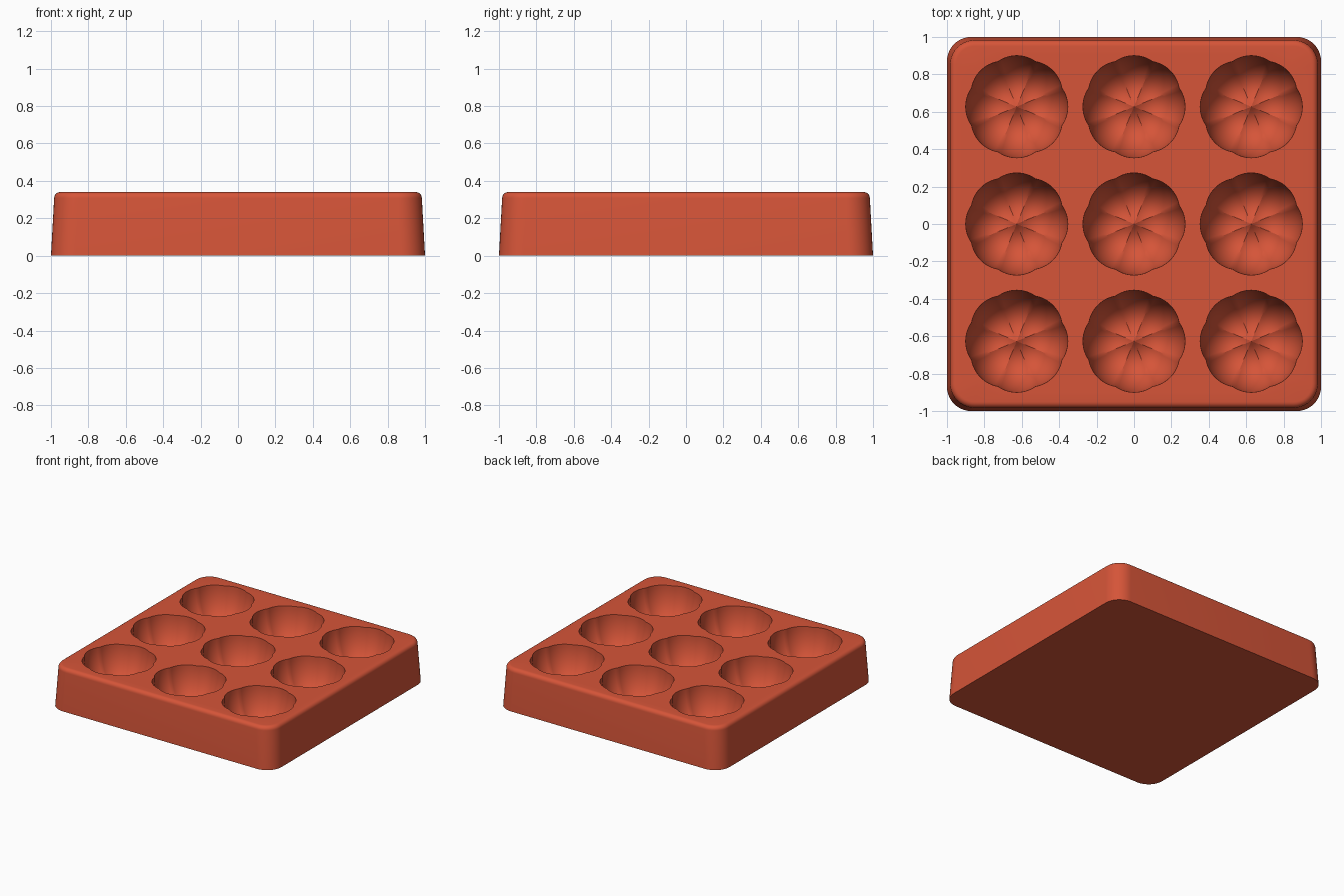
import bpy, bmesh
from math import sin, cos, pi, sqrt, radians

cube = bpy.data.objects.get("Cube")
if cube:
    bpy.data.objects.remove(cube)

HEIGHT = 0.34
LOBES, STEPS, RINGS = 8, 12, 20        # lobes per cavity, segments per lobe, rings
OFFSET, LOBE_R, DEPTH = 0.10, 0.173, 0.27
PITCH = 0.627

bm = bmesh.new()


def rounded_square(half, radius, z, steps=10):
    """Ring of vertices around a square with round corners."""
    ring = []
    for corner in range(4):
        a0 = corner * pi / 2
        sx, sy = ((1, 1), (-1, 1), (-1, -1), (1, -1))[corner]
        for i in range(steps + 1):
            a = a0 + pi / 2 * i / steps
            ring.append(bm.verts.new((sx * (half - radius) + radius * cos(a),
                                      sy * (half - radius) + radius * sin(a), z)))
    return ring


def bridge(a, b):
    n = len(a)
    for i in range(n):
        bm.faces.new((a[i], a[(i + 1) % n], b[(i + 1) % n], b[i]))


def loop_edges(ring):
    return [bm.edges.get((ring[i], ring[i - 1])) for i in range(len(ring))]


def cavity(cx, cy):
    """Fluted bowl made of overlapping round lobes; returns its rim."""
    rings = []
    count = LOBES * STEPS
    for k in range(RINGS):
        t = pi / 2 * (1 - k / RINGS)
        ring = []
        for i in range(count):
            theta = 2 * pi * i / count
            alpha = (i % STEPS) / STEPS * 2 * pi / LOBES
            alpha = min(alpha, 2 * pi / LOBES - alpha)
            rim = OFFSET * cos(alpha) + sqrt(LOBE_R ** 2 - (OFFSET * sin(alpha)) ** 2)
            r = rim * sin(t)
            d2 = (r * cos(alpha) - OFFSET) ** 2 + (r * sin(alpha)) ** 2
            z = HEIGHT - DEPTH * sqrt(max(0, 1 - d2 / LOBE_R ** 2))
            ring.append(bm.verts.new((cx + r * cos(theta), cy + r * sin(theta), z)))
        if rings:
            bridge(rings[-1], ring)
        rings.append(ring)
    z0 = HEIGHT - DEPTH * sqrt(1 - (OFFSET / LOBE_R) ** 2)
    tip = bm.verts.new((cx, cy, z0))
    for i in range(count):
        bm.faces.new((rings[-1][i - 1], rings[-1][i], tip))
    return rings[0]


# Drafted outer walls and rounded upper edge
walls = [rounded_square(1.0, 0.13, 0)]
bm.faces.new(walls[0])
ROUND = 0.032
for i in range(7):
    a = pi / 2 * i / 6
    inset = ROUND * (1 - cos(a))
    walls.append(rounded_square(0.983 - inset, 0.13 - inset,
                                HEIGHT - ROUND + ROUND * sin(a)))
for lower, upper in zip(walls, walls[1:]):
    bridge(lower, upper)

# Nine cavities, then the flat top between them
border = loop_edges(walls[-1])
for ix in (-1, 0, 1):
    for iy in (-1, 0, 1):
        border += loop_edges(cavity(ix * PITCH, iy * PITCH))
bmesh.ops.triangle_fill(bm, edges=border, use_beauty=True, normal=(0, 0, 1))
bmesh.ops.recalc_face_normals(bm, faces=bm.faces)

mesh = bpy.data.meshes.new("mold_tray")
bm.to_mesh(mesh)
bm.free()
tray = bpy.data.objects.new("mold_tray", mesh)
bpy.context.collection.objects.link(tray)

# Red silicone
color = (0.67, 0.09, 0.04, 1)
mat = bpy.data.materials.new("red_silicone")
mat.use_nodes = True
mat.diffuse_color = color
mat.node_tree.nodes["Principled BSDF"].inputs["Base Color"].default_value = color
mesh.materials.append(mat)

bpy.ops.object.select_all(action="DESELECT")
tray.select_set(True)
bpy.context.view_layer.objects.active = tray
bpy.ops.object.shade_smooth_by_angle(angle=radians(30))
